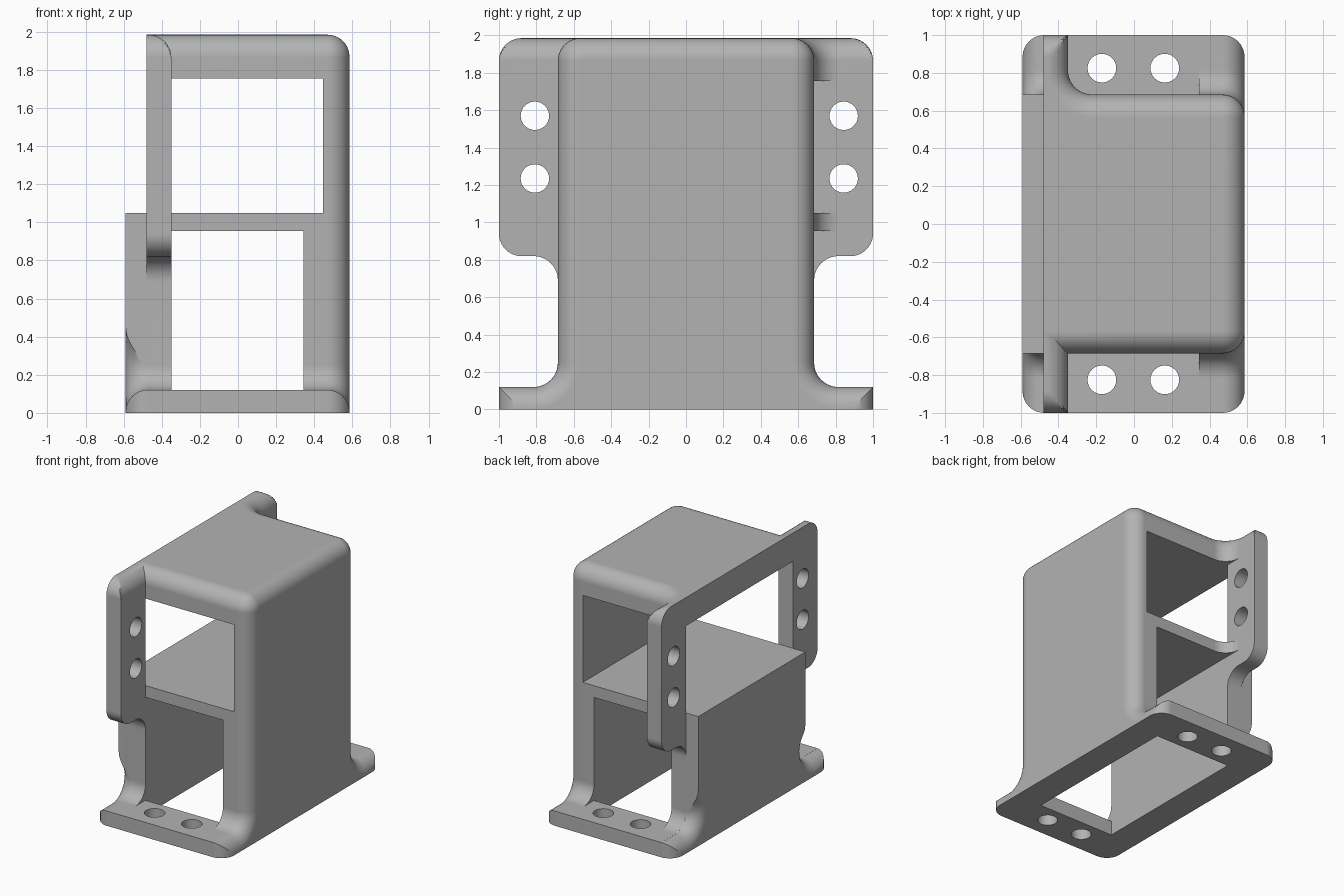
import bpy, bmesh
from math import sin, cos, acos, radians, pi, degrees

cube = bpy.data.objects.get("Cube")
if cube:
    bpy.data.objects.remove(cube, do_unlink=True)

TOP, SHELF, PLATE = 1.985, 1.05, 0.12      # heights
HALF, END = 0.685, 1.0                     # half depth of the body and of the plates
XL, XF, XI, XR = -0.59, -0.48, -0.35, 0.585  # outer wall, flange outside and inside, right wall
R, F, B = 0.12, 0.13, 0.115                # corner, fillet and edge radii
SEG = 10

grey = bpy.data.materials.new("plain grey")
grey.use_nodes = True
grey.diffuse_color = (0.45, 0.45, 0.45, 1)
grey.node_tree.nodes["Principled BSDF"].inputs["Base Color"].default_value = (0.45, 0.45, 0.45, 1)


def arc(cx, cy, r, a, b):
    """Points on an arc from angle a to angle b in degrees."""
    steps = [radians(a + (b - a) * i / SEG) for i in range(SEG + 1)]
    return [(cx + r * cos(t), cy + r * sin(t)) for t in steps]


def mirrored(half):
    """Close a half profile by mirroring it in y."""
    return half + [(-y, z) for y, z in reversed(half)]


def rounding(r):
    """Pairs of advance and inset along a quarter-round edge."""
    angles = [pi / 2 * i / SEG for i in range(SEG + 1)]
    return [(r * sin(t), r * (1 - cos(t))) for t in angles]


def loft(name, rings):
    bm = bmesh.new()
    loops = [[bm.verts.new(p) for p in ring] for ring in rings]
    for a, b in zip(loops, loops[1:]):
        for i in range(len(a)):
            j = (i + 1) % len(a)
            bm.faces.new((a[i], a[j], b[j], b[i]))
    bm.faces.new(loops[0])
    bm.faces.new(loops[-1])
    bmesh.ops.recalc_face_normals(bm, faces=bm.faces)
    mesh = bpy.data.meshes.new(name)
    bm.to_mesh(mesh)
    bm.free()
    mesh.materials.append(grey)
    obj = bpy.data.objects.new(name, mesh)
    bpy.context.collection.objects.link(obj)
    return obj


def along_x(x, profile):
    return [(x, y, z) for y, z in profile]


def box(name, x, y, z):
    rect = [(y[0], z[0]), (y[1], z[0]), (y[1], z[1]), (y[0], z[1])]
    return loft(name, [along_x(x[0], rect), along_x(x[1], rect)])


def combine(target, tool, operation):
    tool.hide_render = True
    mod = target.modifiers.new(operation.lower(), 'BOOLEAN')
    mod.operation, mod.solver, mod.object = operation, 'EXACT', tool
    bpy.context.view_layer.objects.active = target
    bpy.ops.object.modifier_apply(modifier=mod.name)
    bpy.data.objects.remove(tool, do_unlink=True)


# Main body with its foot plate, rounded on the right side
def body_profile(d):
    return mirrored([(END - d, 0), (END - d, PLATE - d)]
                    + arc(HALF + F, PLATE + F, F + d, 270, 180)
                    + arc(HALF - R, TOP - R, R - d, 0, 90))


rings = [along_x(XF, body_profile(0))]
rings += [along_x(XR - B + a, body_profile(d)) for a, d in rounding(B)]
bracket = loft("bracket_body", rings)


# Low left wall, rounded only around the foot
def wall_profile(d):
    stop = 180 - degrees(acos(F / (F + d)))
    return mirrored([(END - d, 0), (END - d, PLATE - d)]
                    + arc(HALF + F, PLATE + F, F + d, 270, stop)
                    + [(HALF, SHELF)])


rings = [along_x(XL + B - a, wall_profile(d)) for a, d in reversed(rounding(B))]
rings.append(along_x(XF + 0.06, wall_profile(0)))
combine(bracket, loft("low_wall", rings), 'UNION')

# Upright side flange with a rounded inner top edge
LOW = 0.82
flange = mirrored([(HALF, LOW - F - 0.06)]
                  + arc(HALF + F, LOW - F, F, 180, 90)
                  + arc(END - R, LOW + R, R, -90, 0)
                  + arc(END - R, TOP - R, R, 0, 90))
rings = [along_x(XF, flange)]
rings += [along_x(XI - R + a, [(y, min(z, TOP - d)) for y, z in flange])
          for a, d in rounding(R)[1:]]
combine(bracket, loft("side_flange", rings), 'UNION')


# Fillet between the body and the rear half of the flange
def web_plan(d):
    return [(XI - 0.125, HALF - 0.135)] + arc(XI + F, HALF + F, F + d, 180, 270)


rings = [[(x, y, 0.9) for x, y in web_plan(0)]]
rings += [[(x, y, TOP - R + a) for x, y in web_plan(d)] for a, d in rounding(R)]
combine(bracket, loft("rear_fillet", rings), 'UNION')

# Upper and lower compartments, and the opening in the foot
deep = (-1.2, 1.2)
inner = (-HALF, HALF)
for x, y, z in [((-0.8, 0.445), inner, (SHELF, 1.755)),
                ((XI, 0.445), deep, (SHELF, 1.755)),
                ((XI, 0.345), deep, (PLATE, 0.955)),
                ((XI, 0.345), inner, (-0.1, 0.5))]:
    combine(bracket, box("opening_cutter", x, y, z), 'DIFFERENCE')

# Screw holes in the foot and the flange
HOLE = 0.076
for y in (-0.825, 0.825):
    for x in (-0.17, 0.163):
        ring = [p for a in (0, 120, 240) for p in arc(x, y, HOLE, a, a + 120)[:-1]]
        combine(bracket, loft("foot_hole_cutter", [[(u, v, z) for u, v in ring]
                                                   for z in (-0.1, 0.3)]), 'DIFFERENCE')
for y in (-0.808, 0.843):
    for z in (1.235, 1.57):
        ring = [p for a in (0, 120, 240) for p in arc(y, z, HOLE, a, a + 120)[:-1]]
        combine(bracket, loft("flange_hole_cutter", [along_x(XF - 0.1, ring),
                                                     along_x(XI + 0.1, ring)]), 'DIFFERENCE')

# Smooth rounded edges, flat large faces
bpy.ops.object.select_all(action='DESELECT')
bracket.select_set(True)
bpy.context.view_layer.objects.active = bracket
bpy.ops.object.shade_smooth_by_angle(angle=radians(30))
weighted = bracket.modifiers.new("flat_large_faces", 'WEIGHTED_NORMAL')
weighted.keep_sharp = True
